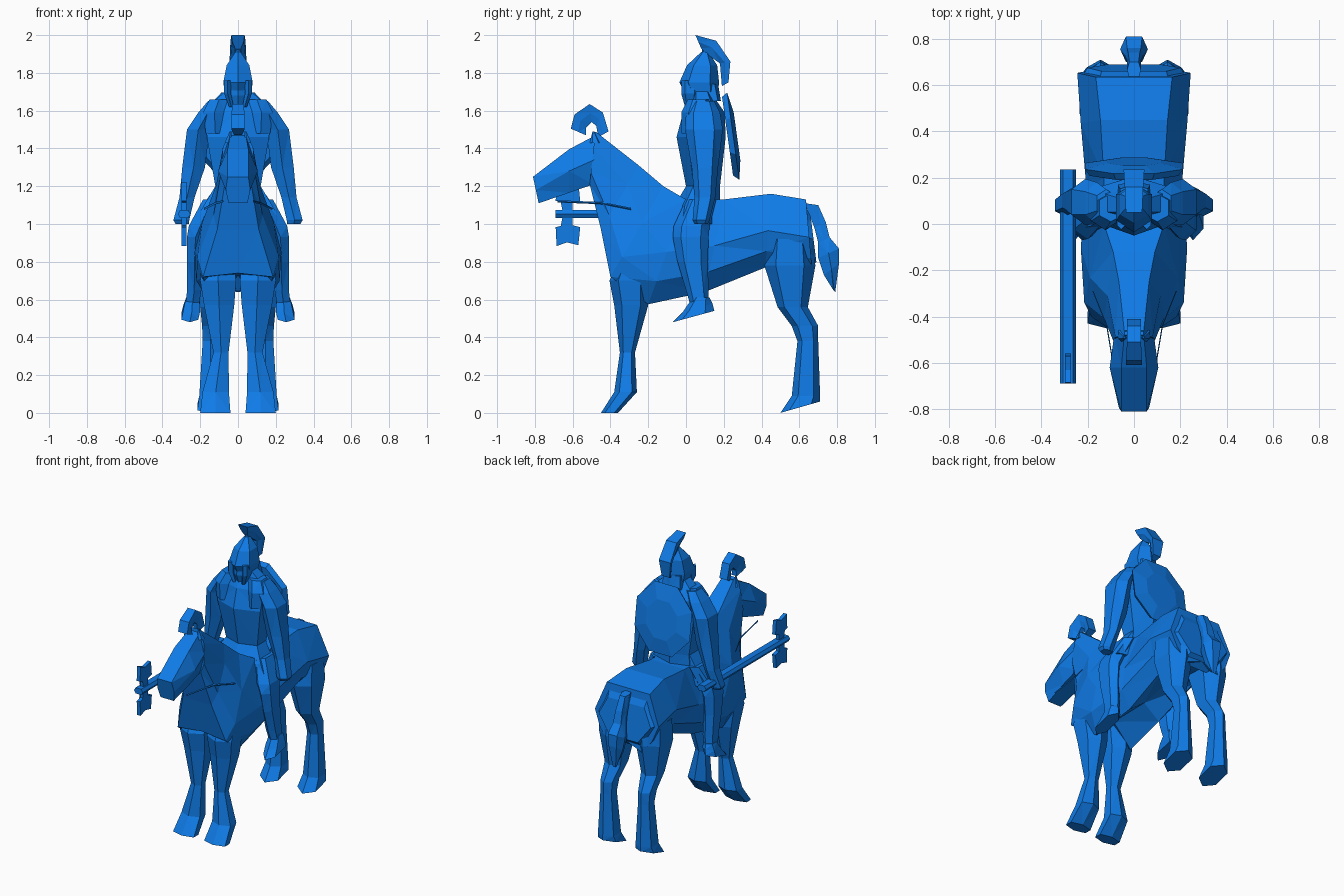
import bpy, bmesh, math

blue = bpy.data.materials.new("toy_blue")
blue.diffuse_color = (0.005, 0.2, 0.8, 1)


def loft(name, rings):
    """Join rings of equal point count into a closed flat-faced solid."""
    bm = bmesh.new()
    rows = [[bm.verts.new(p) for p in r] for r in rings]
    n = len(rows[0])
    for a, b in zip(rows, rows[1:]):
        for i in range(n):
            j = (i + 1) % n
            bm.faces.new((a[i], a[j], b[j], b[i]))
    bm.faces.new(rows[0])
    bm.faces.new(rows[-1])
    bmesh.ops.triangulate(bm, faces=bm.faces)
    bmesh.ops.recalc_face_normals(bm, faces=bm.faces)
    me = bpy.data.meshes.new(name)
    bm.to_mesh(me)
    bm.free()
    me.materials.append(blue)
    ob = bpy.data.objects.new(name, me)
    bpy.context.collection.objects.link(ob)
    return ob


def spine(name, sections, x=0, mid=.5):
    """Loft upright six-sided sections: top y, z, bottom y, z, three half-widths."""
    rings = []
    for ty, tz, by, bz, wt, wm, wb in sections:
        my, mz = ty + (by - ty) * mid, tz + (bz - tz) * mid
        rings.append([(x + wt, ty, tz), (x + wm, my, mz), (x + wb, by, bz),
                      (x - wb, by, bz), (x - wm, my, mz), (x - wt, ty, tz)])
    return loft(name, rings)


def trunk(name, sections):
    """Loft nine-sided sections: top y, z, bottom y, z, four half-widths, groove, shoulder."""
    rings = []
    for ty, tz, by, bz, wt, wu, wl, wb, groove, shoulder in sections:
        side = [(w, ty + (by - ty) * f, tz + (bz - tz) * f)
                for w, f in ((wt, 0), (wu, shoulder), (wl, .78), (wb, 1))]
        rings.append(side + [(0, by, bz + groove)] + [(-w, y, z) for w, y, z in side[::-1]])
    return loft(name, rings)


def limb(name, sections, side=1):
    """Loft six-sided sections: x, y, z, half-width, half-depth, optional rise to the back."""
    rings = []
    for x, y, z, rx, ry, *tilt in sections:
        rise = tilt[0] if tilt else 0
        outline = [(0, 1), (1, .55), (1, -.55), (0, -1), (-1, -.55), (-1, .55)]
        rings.append([(side * (x + u * rx), y + v * ry, z + v * rise) for u, v in outline])
    return loft(name, rings)


def pair(name, sections):
    for label, side in (("right", 1), ("left", -1)):
        limb(f"{label}_{name}", sections, side)


# Horse body and neck
trunk("horse_body", [
    (.635, 1.13, .67, .73, .165, .245, .20, .13, .05, .5),
    (.45, 1.16, .42, .77, .145, .23, .20, .13, .02, .5),
    (.20, 1.13, .10, .64, .13, .205, .20, .12, .09, .5),
    (.00, 1.13, -.20, .575, .13, .23, .22, .14, .15, .5),
    (-.12, 1.20, -.40, .72, .09, .19, .215, .185, .02, .4),
    (-.25, 1.31, -.45, .97, .065, .115, .13, .11, 0, .3),
    (-.48, 1.49, -.51, 1.21, .04, .08, .09, .07, 0, .3)])
spine("horse_rump", [
    (.62, 1.12, .63, .74, .15, .235, .13),
    (.66, 1.04, .69, .80, .14, .20, .11)])

# Horse head, ears and plume
spine("horse_head", [
    (-.46, 1.48, -.49, 1.21, .04, .085, .06),
    (-.62, 1.395, -.62, 1.165, .055, .105, .06),
    (-.81, 1.25, -.78, 1.11, .055, .065, .05)])
pair("ear", [(.05, -.48, 1.43, .02, .03), (.04, -.49, 1.49, .004, .005)])
spine("horse_plume", [
    (-.61, 1.505, -.53, 1.47, .035, .03, .02),
    (-.59, 1.58, -.53, 1.51, .035, .03, .015),
    (-.51, 1.635, -.50, 1.54, .03, .025, .015),
    (-.44, 1.59, -.475, 1.52, .03, .025, .015),
    (-.41, 1.49, -.465, 1.46, .03, .025, .015)])

# Horse legs
pair("front_leg", [
    (.11, -.28, .80, .085, .08), (.105, -.30, .70, .095, .105),
    (.10, -.29, .57, .08, .09), (.09, -.31, .32, .04, .04),
    (.118, -.32, .11, .07, .06), (.12, -.405, 0, .08, .045)])
pair("hind_leg", [
    (.135, .55, .92, .095, .12), (.14, .55, .78, .095, .135),
    (.14, .565, .56, .06, .08), (.145, .63, .46, .045, .07),
    (.145, .645, .38, .042, .055), (.145, .635, .09, .06, .075),
    (.145, .605, .03, .07, .105, .03)])

# Tail
spine("tail", [
    (.70, 1.10, .63, 1.11, .02, .03, .02),
    (.74, 1.01, .68, .98, .025, .03, .025),
    (.76, .93, .70, .90, .03, .04, .03),
    (.81, .87, .70, .82, .035, .06, .035),
    (.81, .79, .73, .73, .03, .05, .03),
    (.79, .64, .78, .65, .01, .015, .01)])

# Reins
for label, s in (("right", 1), ("left", -1)):
    path = (s * .08, -.68, 1.12), (s * .12, -.44, 1.11), (s * .18, -.29, 1.08)
    loft(f"{label}_rein", [[(x, y, z + .006), (x + .005, y, z), (x, y, z - .006)]
                           for x, y, z in path])

# Rider torso and skirt
limb("torso", [
    (0, .09, 1.10, .13, .09), (0, .09, 1.20, .12, .09),
    (0, .08, 1.46, .165, .13), (0, .095, 1.59, .17, .11),
    (0, .09, 1.655, .12, .07), (0, .08, 1.72, .05, .05)])
limb("skirt", [
    (0, .085, 1.20, .12, .085), (0, .06, 1.10, .18, .12), (0, .05, 1.00, .235, .13)])

# Helmet, cheek guards and crest
limb("head", [(0, .06, 1.61, .04, .05), (0, .06, 1.68, .06, .075), (0, .07, 1.76, .06, .08)])
limb("helmet", [
    (0, .08, 1.70, .07, .09), (0, .07, 1.75, .078, .105),
    (0, .085, 1.84, .06, .08), (0, .10, 1.91, .015, .02)])
pair("cheek_guard", [
    (.055, .02, 1.76, .018, .045), (.055, .02, 1.69, .018, .045), (.035, .02, 1.62, .012, .025)])
limb("neck_guard", [(0, .13, 1.74, .06, .04), (0, .15, 1.65, .07, .035)])
limb("crest_stem", [(0, .10, 1.88, .012, .015), (0, .10, 1.95, .012, .015)])
spine("helmet_crest", [
    (.05, 2.0, .08, 1.93, .035, .03, .015),
    (.16, 1.97, .11, 1.90, .04, .035, .015),
    (.235, 1.86, .18, 1.85, .045, .04, .02),
    (.225, 1.75, .19, 1.73, .03, .025, .015)])

# Arms
pair("arm", [
    (.12, .09, 1.65, .04, .06), (.16, .09, 1.59, .05, .09),
    (.21, .095, 1.50, .06, .10), (.235, .10, 1.30, .06, .07),
    (.27, .10, 1.14, .04, .055), (.30, .08, 1.02, .042, .045),
    (.295, .08, 1.0, .035, .035)])
pair("shoulder_plate", [
    (.10, .07, 1.66, .05, .06), (.125, .06, 1.59, .06, .085), (.12, .05, 1.48, .05, .075)])

# Legs and feet
pair("rider_leg", [
    (.14, .08, 1.13, .045, .08), (.20, .03, .99, .06, .095),
    (.225, .025, .93, .045, .095), (.23, .035, .80, .04, .08),
    (.232, .06, .65, .038, .06), (.24, .07, .58, .035, .05)])
pair("foot", [
    (.24, .08, .61, .035, .045), (.245, .06, .555, .045, .08, .025),
    (.255, .04, .51, .045, .11, .03)])

# Domed shield leaning on the back
shield = []
for r, depth in ((.90, -.03), (1, .0), (.55, .02)):
    ring = []
    for i in range(8):
        t = math.pi / 8 + i * math.pi / 4
        u, v = r * math.cos(t), r * math.sin(t)
        ring.append((.23 * u, .25 - .035 * v + depth, 1.465 + .25 * v))
    shield.append(ring)
loft("back_shield", shield)

# Double axe held in the left hand
AX = -.285
spine("axe_shaft", [(y, 1.073, y, 1.033, .022, .034, .022) for y in (-.69, .235)], AX)
for label, s in (("upper", 1), ("lower", -1)):
    outline = [(-.60, 0), (-.60, .06), (-.56, .07), (-.57, .165),
               (-.63, .15), (-.685, .17), (-.69, .07), (-.65, .06), (-.65, 0)]
    loft(f"{label}_axe_blade",
         [[(AX + w, y, 1.053 + s * z) for y, z in outline] for w in (-.013, .013)])
